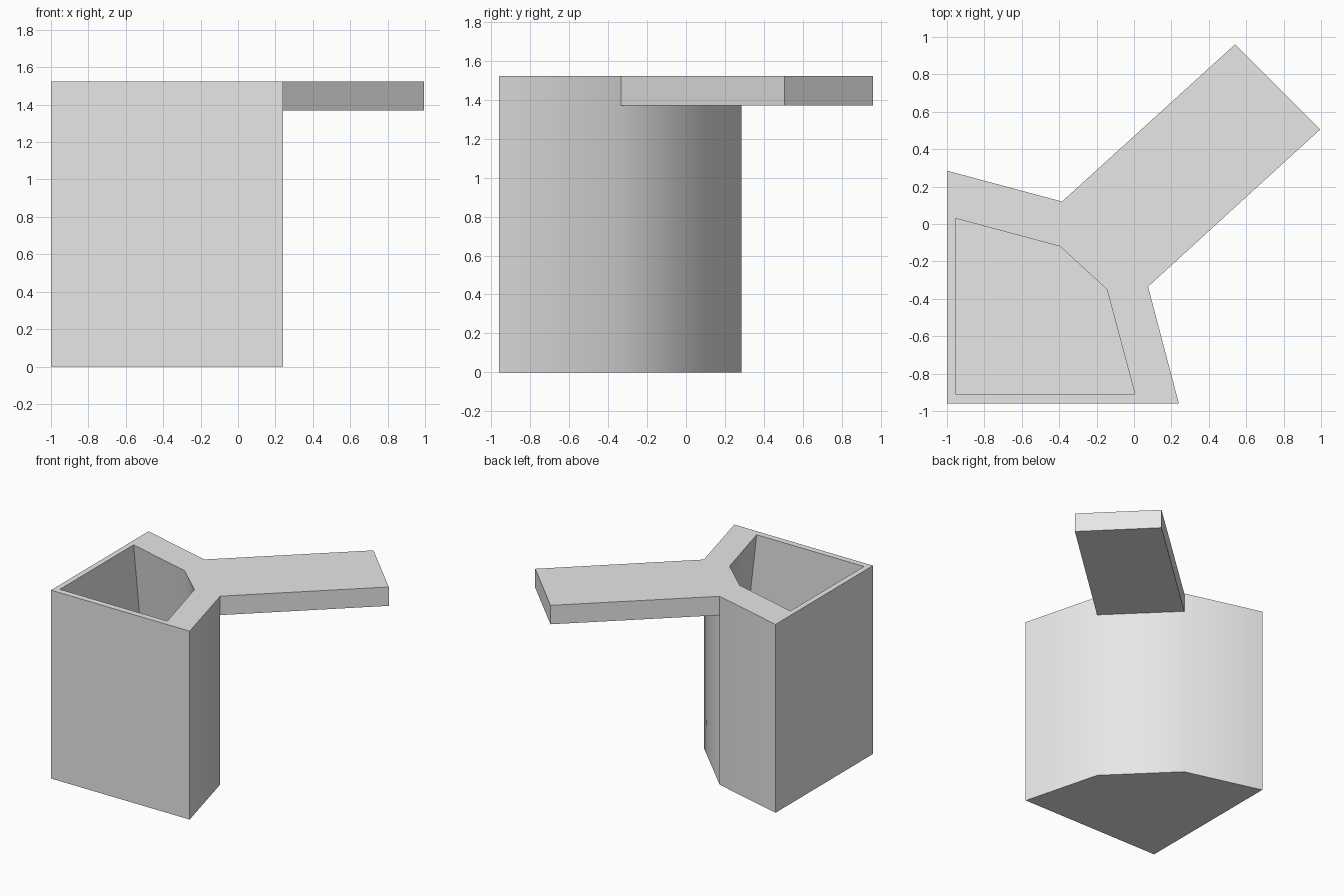
import bpy
import bmesh
import math

cube = bpy.data.objects.get("Cube")
if cube:
    bpy.data.objects.remove(cube, do_unlink=True)

TOP = 1.523       # rim height
HANDLE_Z = 1.37   # underside of the handle
FLOOR_Z = 0.05    # inside floor

# Plan outlines, counter-clockwise from the square corner
OUTER = [(-1, -0.96), (0.24, -0.96), (0.075, -0.335), (-0.385, 0.12), (-1, 0.285)]
MOUTH = [(-0.955, -0.91), (0.005, -0.91), (-0.145, -0.35), (-0.395, -0.12), (-0.955, 0.03)]
FLOOR = [(-0.955, -0.91), (0.175, -0.91), (0.03, -0.36), (-0.41, 0.075), (-0.955, 0.22)]
HANDLE = [OUTER[3], OUTER[2], (0.995, 0.505), (0.54, 0.96)]

grey = bpy.data.materials.new("plain grey")
grey.use_nodes = True
grey.diffuse_color = (0.8, 0.8, 0.8, 1)
grey.node_tree.nodes["Principled BSDF"].inputs["Base Color"].default_value = grey.diffuse_color


def loft(name, sections):
    """Skin a stack of (outline, height) sections and cap both ends."""
    bm = bmesh.new()
    rings = [[bm.verts.new((x, y, z)) for x, y in outline] for outline, z in sections]
    for low, high in zip(rings, rings[1:]):
        for i in range(len(low)):
            j = (i + 1) % len(low)
            bm.faces.new((low[i], low[j], high[j], high[i]))
    bm.faces.new(rings[0][::-1])
    bm.faces.new(rings[-1])
    bmesh.ops.recalc_face_normals(bm, faces=bm.faces)
    mesh = bpy.data.meshes.new(name)
    bm.to_mesh(mesh)
    bm.free()
    mesh.materials.append(grey)
    obj = bpy.data.objects.new(name, mesh)
    bpy.context.collection.objects.link(obj)
    return obj


# Hollow container: outside wall, flat rim, cavity widening down to the floor
container = loft("container", [(OUTER, 0), (OUTER, TOP), (MOUTH, TOP), (FLOOR, FLOOR_Z)])

# Flat handle flush with the rim
handle = loft("handle", [(HANDLE, HANDLE_Z), (HANDLE, TOP)])

# Soft shading across the faceted wall, sharp corners elsewhere
bpy.ops.object.select_all(action='DESELECT')
container.select_set(True)
bpy.context.view_layer.objects.active = container
bpy.ops.object.shade_smooth_by_angle(angle=math.radians(40))
